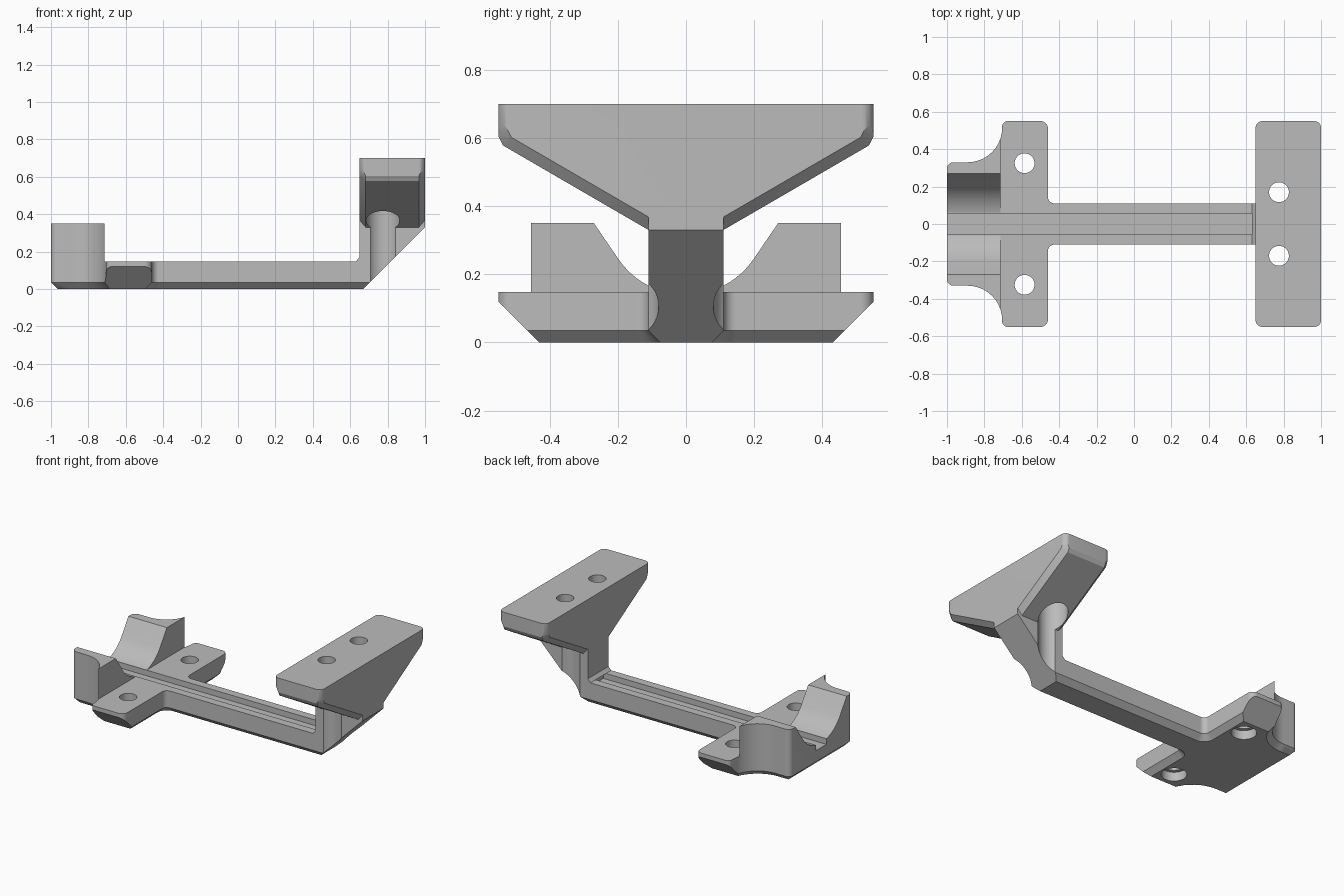
import bpy, bmesh, math
from mathutils import Vector

cube = bpy.data.objects.get("Cube")
if cube:
    bpy.data.objects.remove(cube)

grey = bpy.data.materials.new("plain grey")
grey.use_nodes = True
COLOUR = (0.5, 0.5, 0.5, 1)
grey.diffuse_color = COLOUR
grey.node_tree.nodes["Principled BSDF"].inputs["Base Color"].default_value = COLOUR


def outline(corners, inset=0.0, steps=10):
    """Clockwise right-angled outline with rounded corners, moved inward by inset."""
    data, n = [], len(corners)
    for i, (x, y, r) in enumerate(corners):
        p = Vector((x, y))
        d1 = (p - Vector(corners[i - 1][:2])).normalized()
        d2 = (Vector(corners[(i + 1) % n][:2]) - p).normalized()
        p += inset * Vector((d1.y + d2.y, -d1.x - d2.x))
        convex = d1.x * d2.y - d1.y * d2.x < 0
        r = max(r - inset, 0) if convex else r + inset
        centre = p + r * (d2 - d1)
        for k in range(steps + 1):
            t = math.pi / 2 * k / steps
            data.append(centre - r * (d2 * math.cos(t) - d1 * math.sin(t)))
    return data


def loft(name, rings, axis="z"):
    """Solid through (points, position) rings stacked along an axis."""
    place = {"x": lambda a, b, h: (h, a, b),
             "y": lambda a, b, h: (a, h, b),
             "z": lambda a, b, h: (a, b, h)}[axis]
    bm = bmesh.new()
    loops = [[bm.verts.new(place(p[0], p[1], h)) for p in pts] for pts, h in rings]
    n = len(loops[0])
    bm.faces.new(loops[0])
    bm.faces.new(loops[-1])
    for low, high in zip(loops, loops[1:]):
        for i in range(n):
            j = (i + 1) % n
            bm.faces.new((low[i], low[j], high[j], high[i]))
    bmesh.ops.remove_doubles(bm, verts=bm.verts, dist=1e-5)
    bmesh.ops.recalc_face_normals(bm, faces=bm.faces)
    mesh = bpy.data.meshes.new(name)
    bm.to_mesh(mesh)
    bm.free()
    obj = bpy.data.objects.new(name, mesh)
    bpy.context.scene.collection.objects.link(obj)
    return obj


def prism(name, pts, axis, a, b):
    return loft(name, [(pts, a), (pts, b)], axis)


def rod(x, y, r, a, b, sides=40):
    pts = [(x + r * math.cos(math.tau * k / sides), y + r * math.sin(math.tau * k / sides))
           for k in range(sides)]
    return prism("drill", pts, "z", a, b)


def combine(obj, tools, operation="DIFFERENCE"):
    """Apply booleans and discard the tools."""
    for tool in tools:
        tool.hide_render = True
        mod = obj.modifiers.new("cut", "BOOLEAN")
        mod.operation, mod.solver, mod.object = operation, "EXACT", tool
    bpy.context.view_layer.update()
    graph = bpy.context.evaluated_depsgraph_get()
    mesh = bpy.data.meshes.new_from_object(obj.evaluated_get(graph))
    obj.modifiers.clear()
    obj.data = mesh
    for tool in tools:
        bpy.data.objects.remove(tool)


def mirrored(half):
    return half + [(-p[0], p[1]) for p in reversed(half)]


TOP, CHAMFER = 0.148, 0.035
half = [(-1, 0.33, 0.035), (-0.705, 0.33, 0.184), (-0.705, 0.55, 0.03),
        (-0.46, 0.55, 0.04), (-0.46, 0.11, 0.035), (0.9, 0.11, 0)]
plan = half + [(x, -y, r) for x, y, r in reversed(half)]


def arm_drills():
    drills = []
    for y in (-0.17, 0.17):
        drills += [rod(0.775, y, 0.09, -0.1, 0.55), rod(0.775, y, 0.053, 0.5, 0.8)]
    return drills


# Mounting base: chamfered plan with sloped wing ends, groove and screw holes
base = loft("mounting_base", [(outline(plan, CHAMFER), 0), (outline(plan), CHAMFER),
                              (outline(plan), TOP)])
cuts = [prism("end_slope", [(0.63, -0.04), (0.83, 0.16), (1, 0.16), (1, -0.04)], "y", -0.3, 0.3),
        prism("groove", [(-0.055, 0.11), (0.055, 0.11), (0.055, 0.2), (-0.055, 0.2)],
              "x", -1.1, 0.65)]
for s in (-1, 1):
    cuts.append(prism("wing_slope", [(s * 0.39, -0.04), (s * 0.6, 0.17), (s * 0.6, -0.04)],
                      "x", -0.9, -0.3))
    cuts += [rod(-0.585, s * 0.325, 0.077, -0.1, 0.06), rod(-0.585, s * 0.325, 0.053, 0.03, 0.3)]
combine(base, cuts + arm_drills())

# Cradle: two raised jaws with a round-bottomed trough between them
cradle = prism("cradle", outline(plan), "z", TOP, 0.35)
R = 0.24
arc = [(R * math.sin(t), 0.14 + R * (1 - math.cos(t)))
       for t in (math.radians(56) * k / 12 for k in range(12, 0, -1))]
trough = mirrored([(0.31, 0.41), (0.27, 0.35)] + arc)
combine(cradle, [prism("trough", trough, "x", -1.2, -0.5),
                 prism("trim", [(-0.715, -1), (1.2, -1), (1.2, 1), (-0.715, 1)], "z", 0, 0.5)])

# Arm head: tapered block with chamfered underside and rounded corners
arm = prism("support_arm", mirrored([(0.55, 0.70), (0.55, 0.605), (0.537, 0.578), (0.11, 0.33)]),
            "x", 0.65, 1)
bm = bmesh.new()
bm.from_mesh(arm.data)
slanted = []
for e in bm.edges:
    a, b = (v.co for v in e.verts)
    if max(a.z, b.z) < 0.61 and a.y * b.y > 0 and abs(a.y - b.y) > 0.01:
        slanted.append(e)
bmesh.ops.bevel(bm, geom=slanted, offset=0.033, segments=1, affect="EDGES")
bm.to_mesh(arm.data)
bm.free()
r = 0.035
corners = [(0.65, -0.55, r), (0.65, 0.55, r), (1, 0.55, r), (1, -0.55, r)]
combine(arm, [prism("rounding", outline(corners), "z", 0.2, 0.9)], "INTERSECT")

# Arm column, leaning out at 45 degrees under the head
column = prism("column", [(0.63, TOP), (0.65, 0.17), (0.65, 0.37), (1, 0.37), (1, 0.33),
                          (0.67 + TOP, TOP)], "y", -0.11, 0.11)
combine(arm, [column], "UNION")
combine(arm, arm_drills())

# Finish
for obj in bpy.context.selected_objects:
    obj.select_set(False)
for obj in (base, cradle, arm):
    obj.data.materials.clear()
    obj.data.materials.append(grey)
    obj.select_set(True)
bpy.context.view_layer.objects.active = base
bpy.ops.object.shade_smooth_by_angle(angle=math.radians(25))
